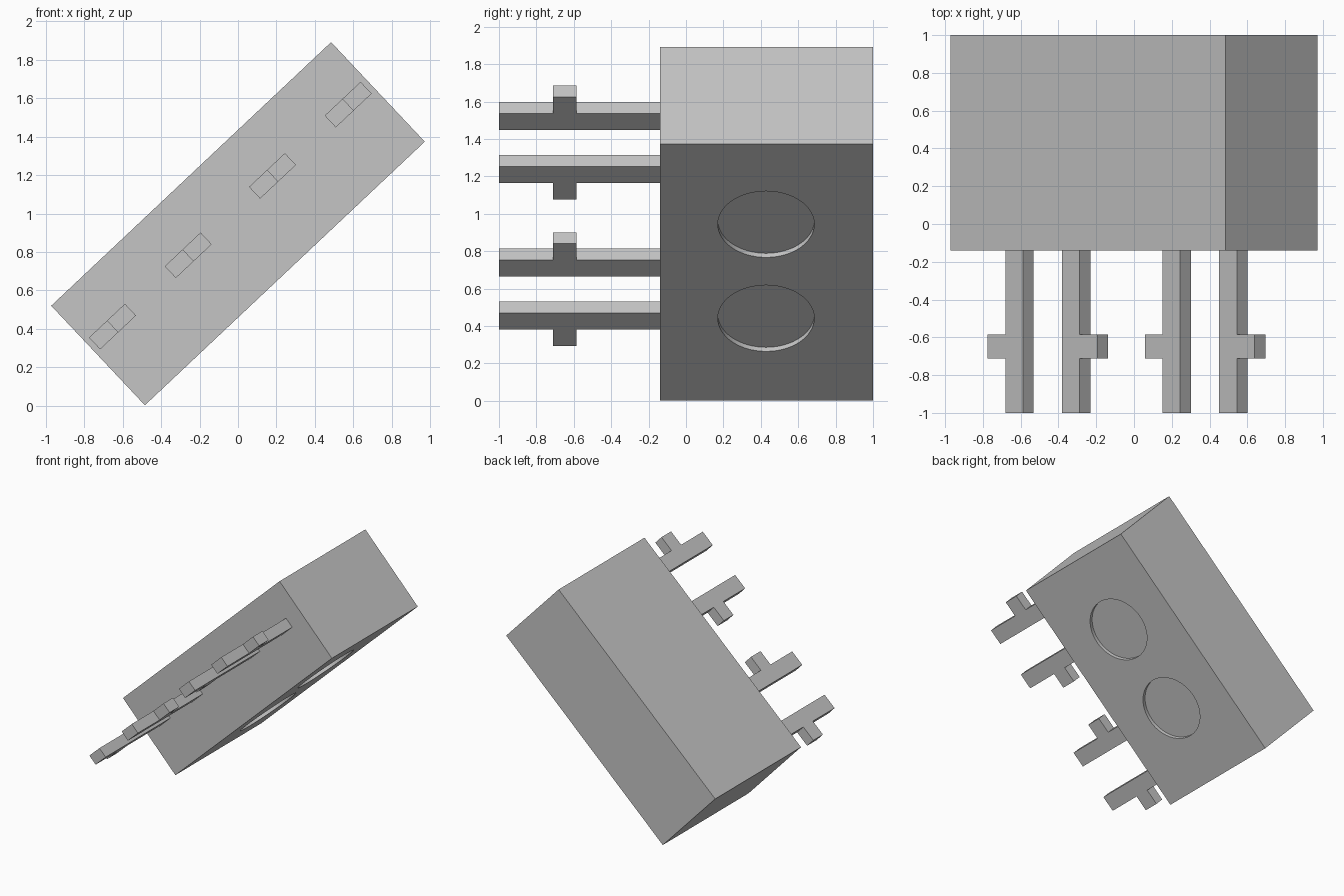
import bpy, bmesh, math
from mathutils import Matrix, Vector

cube = bpy.data.objects.get("Cube")
if cube:
    bpy.data.objects.remove(cube, do_unlink=True)

# The whole model leans: local x runs along the body, local z across it
TILT = Matrix.Translation((0, 0, 0.947)) @ Matrix.Rotation(math.radians(-43.28), 4, 'Y')
LENGTH, THICK = 2.0, 0.711
FRONT, BACK = -0.14, 1.0

grey = bpy.data.materials.new("plain grey")
grey.use_nodes = True
colour = (0.555, 0.555, 0.555, 1)
grey.diffuse_color = colour
grey.node_tree.nodes["Principled BSDF"].inputs["Base Color"].default_value = colour


def add_object(name, bm):
    bmesh.ops.recalc_face_normals(bm, faces=bm.faces)
    mesh = bpy.data.meshes.new(name)
    bm.to_mesh(mesh)
    bm.free()
    mesh.materials.append(grey)
    obj = bpy.data.objects.new(name, mesh)
    bpy.context.collection.objects.link(obj)
    obj.matrix_world = TILT
    return obj


# Body block
bm = bmesh.new()
bmesh.ops.create_cube(bm, size=1, matrix=Matrix.Translation((0, (FRONT + BACK) / 2, 0))
                      @ Matrix.Diagonal((LENGTH, BACK - FRONT, THICK, 1)))
body = add_object("body", bm)

# Two shallow round recesses in the underside
bm = bmesh.new()
for u in (-0.36, 0.373):
    bmesh.ops.create_cone(bm, cap_ends=True, segments=64, radius1=0.258, radius2=0.258,
                          depth=0.06, matrix=Matrix.Translation((u, 0.428, -THICK / 2)))
cutter = add_object("recess_cutter", bm)
cutter.hide_render = True
cut = body.modifiers.new("recesses", 'BOOLEAN')
cut.object = cutter
cut.operation = 'DIFFERENCE'
cut.solver = 'EXACT'
bpy.context.view_layer.objects.active = body
body.select_set(True)
bpy.ops.object.modifier_apply(modifier=cut.name)
bpy.data.objects.remove(cutter, do_unlink=True)
bpy.ops.object.shade_smooth_by_angle(angle=math.radians(30))


# Flat pins, each with a small side tab
def add_pin(name, u, side):
    half, tab, thick, v = 0.064, 0.192, 0.084, 0.058
    outline = [(-half, FRONT), (half, FRONT), (half, -0.585), (tab, -0.585),
               (tab, -0.712), (half, -0.712), (half, -1), (-half, -1)]
    bm = bmesh.new()
    face = bm.faces.new([bm.verts.new((u + side * x, y, v - thick / 2)) for x, y in outline])
    ext = bmesh.ops.extrude_face_region(bm, geom=[face])
    top = [e for e in ext["geom"] if isinstance(e, bmesh.types.BMVert)]
    bmesh.ops.translate(bm, verts=top, vec=Vector((0, 0, thick)))
    add_object(name, bm)


for i, (u, side) in enumerate([(-0.778, -1), (-0.365, 1), (0.365, -1), (0.778, 1)], 1):
    add_pin(f"pin_{i}", u, side)
